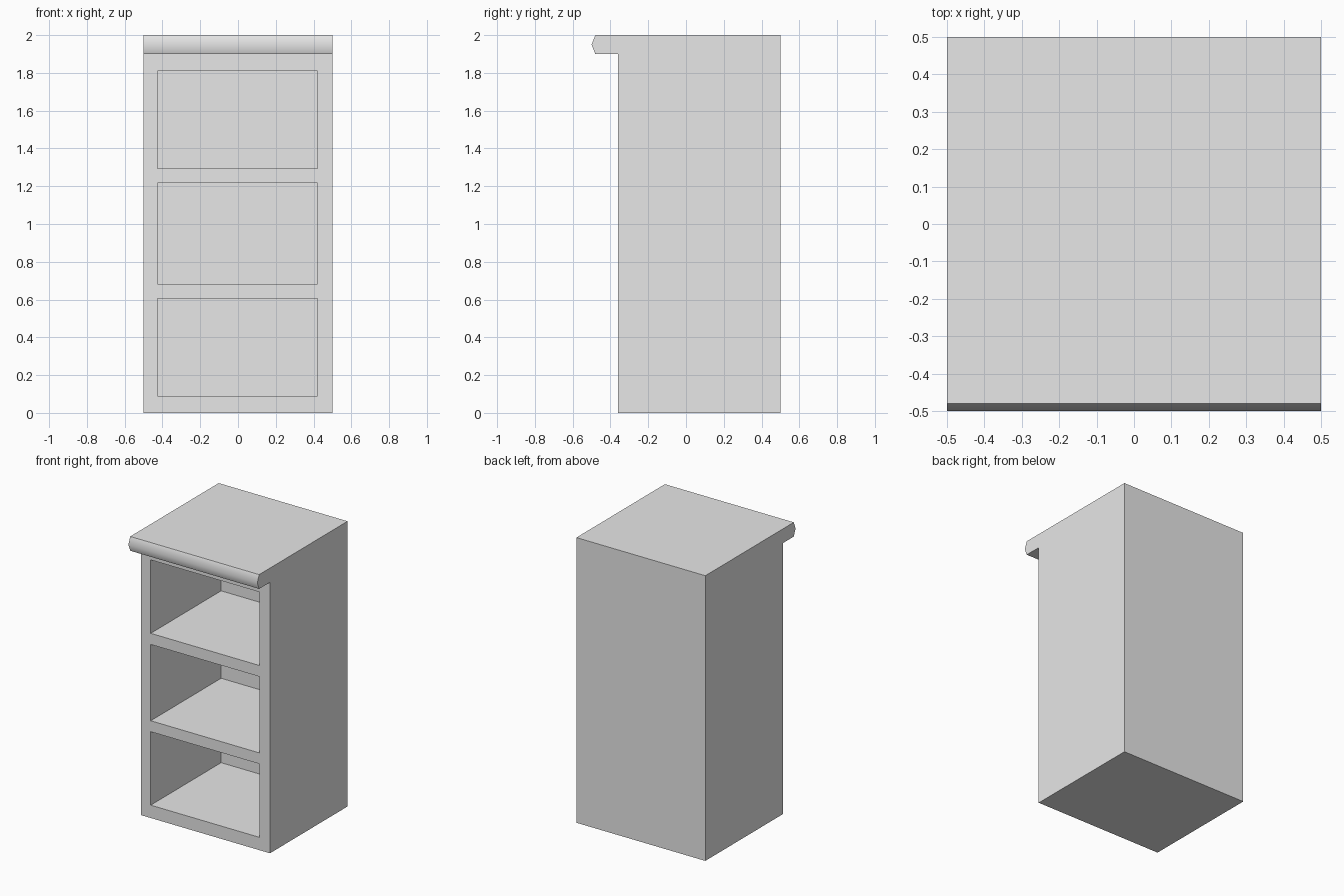
import bpy
import bmesh
from math import radians

cube = bpy.data.objects.get("Cube")
if cube:
    bpy.data.objects.remove(cube, do_unlink=True)

grey = bpy.data.materials.new("plain_grey")
grey.use_nodes = True
grey.diffuse_color = (0.8, 0.8, 0.8, 1)
grey.node_tree.nodes["Principled BSDF"].inputs["Base Color"].default_value = (0.8, 0.8, 0.8, 1)


def prism(name, profile, x0, x1):
    """Extrude a (y, z) profile along x."""
    bm = bmesh.new()
    face = bm.faces.new([bm.verts.new((x0, y, z)) for y, z in profile])
    ext = bmesh.ops.extrude_face_region(bm, geom=[face])
    moved = [v for v in ext["geom"] if isinstance(v, bmesh.types.BMVert)]
    bmesh.ops.translate(bm, verts=moved, vec=(x1 - x0, 0, 0))
    bmesh.ops.recalc_face_normals(bm, faces=bm.faces)
    mesh = bpy.data.meshes.new(name)
    bm.to_mesh(mesh)
    bm.free()
    mesh.materials.append(grey)
    obj = bpy.data.objects.new(name, mesh)
    bpy.context.collection.objects.link(obj)
    return obj


# Cabinet body with the overhanging worktop and its pointed front lip
FRONT, BACK = -0.36, 0.5
cabinet = prism("cabinet", [
    (FRONT, 0), (BACK, 0), (BACK, 2), (-0.48, 2),
    (-0.5, 1.95), (-0.48, 1.9), (FRONT, 1.9)], -0.5, 0.5)
bpy.context.view_layer.objects.active = cabinet

# Three open compartments cut into the front
for low, high in [(0.09, 0.605), (0.682, 1.217), (1.295, 1.81)]:
    cutter = prism("compartment_cutter", [
        (FRONT - 0.05, low), (0.42, low), (0.42, high), (FRONT - 0.05, high)], -0.425, 0.42)
    cutter.hide_render = True
    mod = cabinet.modifiers.new("compartment", "BOOLEAN")
    mod.operation = "DIFFERENCE"
    mod.solver = "EXACT"
    mod.object = cutter
    bpy.ops.object.modifier_apply(modifier=mod.name)
    bpy.data.objects.remove(cutter, do_unlink=True)

# Soft shading across the lip only, crisp edges elsewhere
bpy.ops.object.select_all(action="DESELECT")
cabinet.select_set(True)
bpy.ops.object.shade_smooth_by_angle(angle=radians(50))
